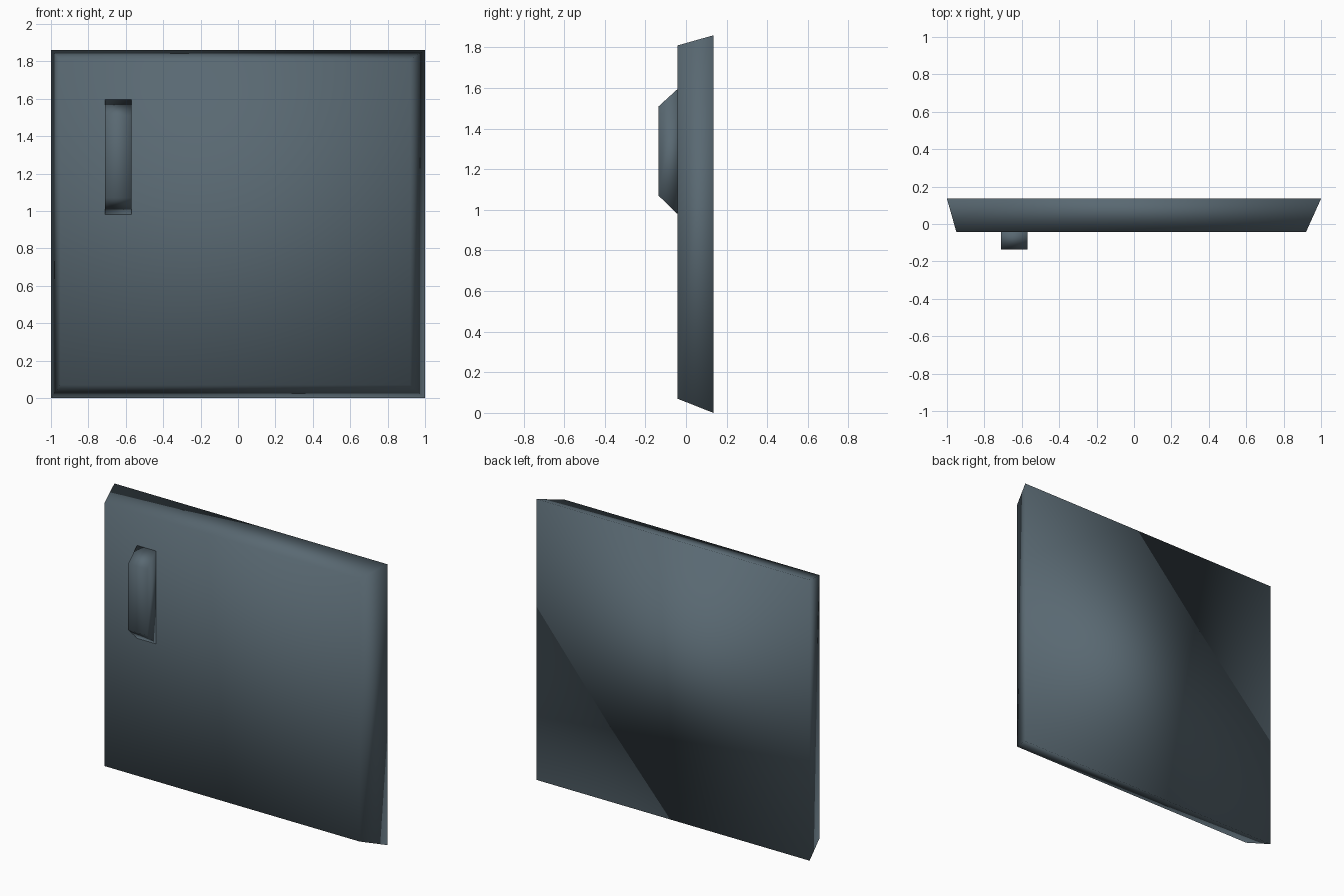
import bpy
import bmesh

if "Cube" in bpy.data.objects:
    bpy.data.objects.remove(bpy.data.objects["Cube"])

# Single slate blue-grey colour
slate = bpy.data.materials.new("slate_grey")
slate.diffuse_color = (0.10, 0.14, 0.168, 1.0)
slate.use_nodes = True
slate.node_tree.nodes["Principled BSDF"].inputs["Base Color"].default_value = slate.diffuse_color


def tapered_block(name, front, back):
    """Closed block lofted between two rectangles (x0, x1, z0, z1, y)."""
    bm = bmesh.new()
    rings = []
    for x0, x1, z0, z1, y in (front, back):
        rings.append([bm.verts.new((x, y, z)) for x, z in
                      ((x0, z0), (x1, z0), (x1, z1), (x0, z1))])
    f, b = rings
    bm.faces.new(f)
    bm.faces.new(b[::-1])
    for i in range(4):
        j = (i + 1) % 4
        bm.faces.new((f[i], b[i], b[j], f[j]))
    bmesh.ops.recalc_face_normals(bm, faces=bm.faces)
    for face in bm.faces:
        face.smooth = True  # soft shading carries across every edge
    mesh = bpy.data.meshes.new(name)
    bm.to_mesh(mesh)
    bm.free()
    mesh.materials.append(slate)
    obj = bpy.data.objects.new(name, mesh)
    bpy.context.collection.objects.link(obj)
    return obj


# Door slab: wide back, bevelled in towards the front
tapered_block("door_panel",
              (-0.95, 0.92, 0.07, 1.81, -0.042),
              (-1.0, 1.0, 0.0, 1.86, 0.135))

# Vertical handle: straight sides, sloped top and bottom
tapered_block("door_handle",
              (-0.71, -0.57, 1.07, 1.51, -0.135),
              (-0.71, -0.57, 0.98, 1.595, -0.042))
